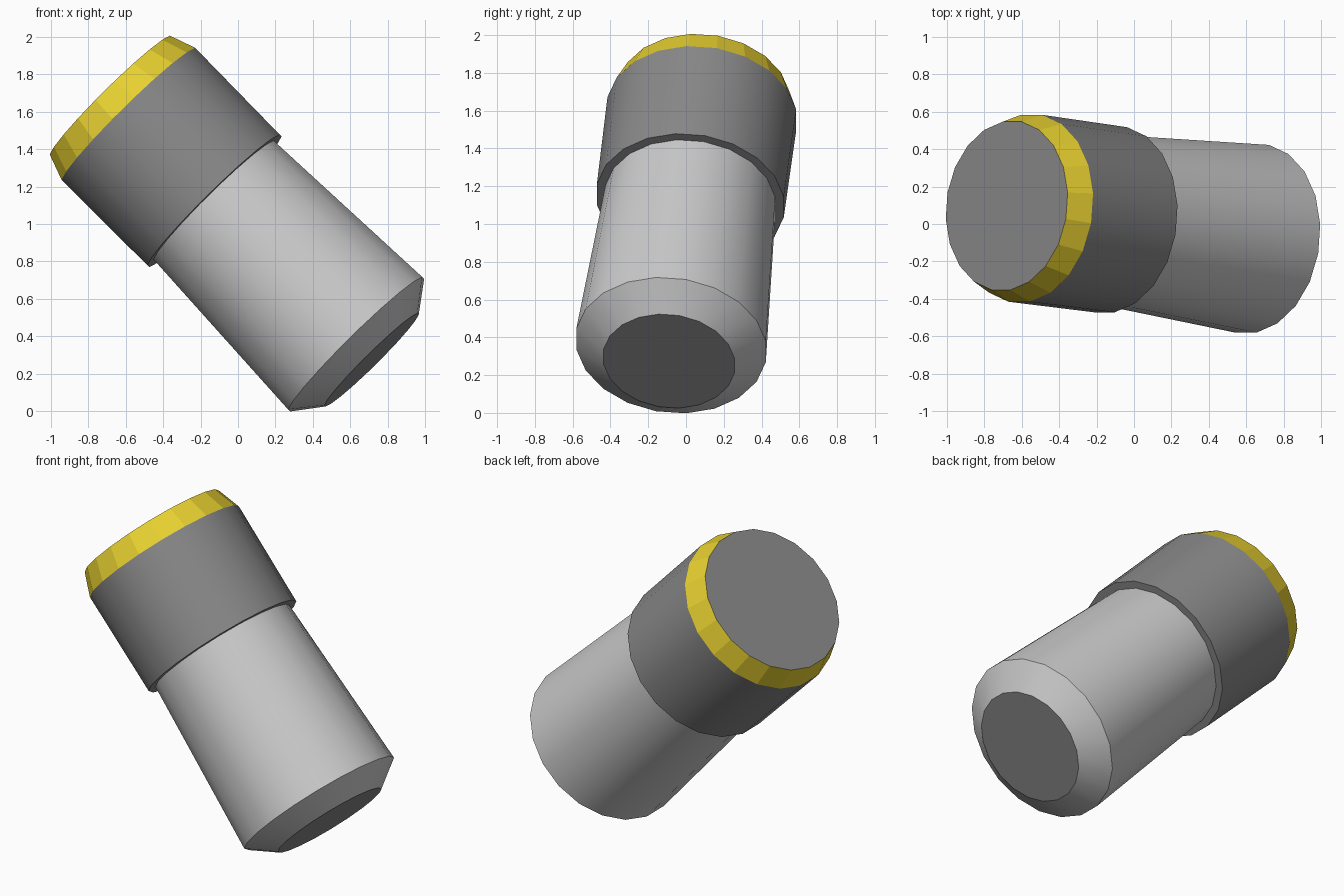
import bpy, bmesh, math
from mathutils import Vector, Matrix

if "Cube" in bpy.data.objects:
    bpy.data.objects.remove(bpy.data.objects["Cube"])

SIDES = 20
BASE = Vector((0.714, -0.09, 0.274))
AXIS = Vector((-0.700, 0.094, 0.708)).normalized()
# local z runs along the tilted axis, local y stays close to world y
side = Vector((0, 1, 0)).cross(AXIS).normalized()
TILT = Matrix((side, AXIS.cross(side), AXIS)).transposed().to_4x4()
TILT.translation = BASE


def material(name, colour):
    m = bpy.data.materials.new(name)
    m.diffuse_color = (*colour, 1)
    m.use_nodes = True
    m.node_tree.nodes["Principled BSDF"].inputs["Base Color"].default_value = m.diffuse_color
    return m


def lathe(name, profile, mat=None, cap=None, smooth=True):
    """Revolve (radius, height) points; cap is the ring index to fill."""
    bm = bmesh.new()
    rings = []
    for r, h in profile:
        rings.append([bm.verts.new((r * math.cos(a), r * math.sin(a), h))
                      for a in (math.tau * (i + 0.5) / SIDES for i in range(SIDES))])
    for lo, hi in zip(rings, rings[1:]):
        for i in range(SIDES):
            j = (i + 1) % SIDES
            bm.faces.new((lo[i], lo[j], hi[j], hi[i]))
    if cap is not None:
        ring = rings[cap]
        bm.faces.new(ring if cap else ring[::-1])
    me = bpy.data.meshes.new(name)
    bm.to_mesh(me)
    bm.free()
    ob = bpy.data.objects.new(name, me)
    bpy.context.collection.objects.link(ob)
    ob.matrix_world = TILT
    if mat:
        me.materials.append(mat)
    if smooth:
        bpy.ops.object.select_all(action='DESELECT')
        ob.select_set(True)
        bpy.context.view_layer.objects.active = ob
        bpy.ops.object.shade_smooth_by_angle(angle=math.radians(30))
    return ob


dark = material("dark_grey", (0.25, 0.25, 0.25))
gold = material("gold", (0.8, 0.63, 0.03))

# flared barrel with bevelled lower edge
lathe("barrel", [(0.353, 0), (0.51, 0.118), (0.457, 1.2)])
# dark face closing the barrel
lathe("barrel_end", [(0.353, 0)], dark, cap=0)
# dark collar with underside lip
lathe("collar", [(0.457, 1.2), (0.503, 1.2), (0.508, 1.85)], dark)
# gold bevel and dark top face
lathe("gold_band", [(0.508, 1.85), (0.457, 1.992)], gold, smooth=False)
lathe("top_face", [(0.457, 1.992)], dark, cap=-1)
